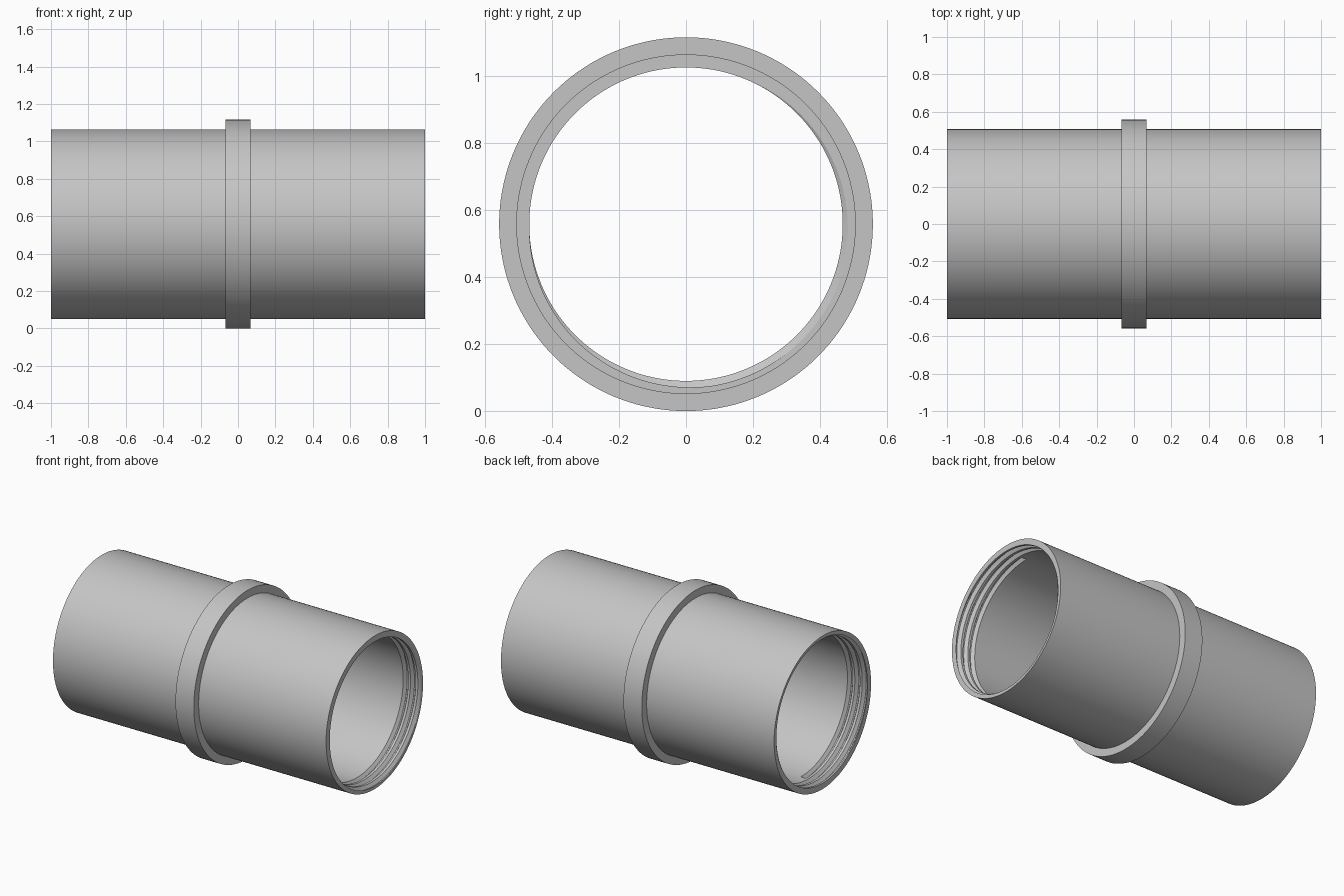
import bpy, bmesh, math
from mathutils import Vector

if "Cube" in bpy.data.objects:
    bpy.data.objects.remove(bpy.data.objects["Cube"])

SEGS = 144
AXIS_Z = 0.558                      # height of the pipe axis
R_BORE, R_GROOVE, R_PIPE, R_COLLAR = 0.468, 0.489, 0.507, 0.558
COLLAR_HALF = 0.067
PITCH, TURNS = 0.054, 2.6

grey = bpy.data.materials.new("plastic grey")
grey.diffuse_color = (0.56, 0.56, 0.56, 1)
grey.use_nodes = True
grey.node_tree.nodes["Principled BSDF"].inputs["Base Color"].default_value = grey.diffuse_color


def ring_point(x, r, a):
    return Vector((x, r * math.cos(a), r * math.sin(a)))


def skin(name, rings, closed):
    """Join a row of equal closed sections into one solid."""
    bm = bmesh.new()
    rows = [[bm.verts.new(p) for p in ring] for ring in rings]
    n = len(rows[0])
    pairs = list(zip(rows, rows[1:]))
    if closed:
        pairs.append((rows[-1], rows[0]))
    else:
        bm.faces.new(rows[0])
        bm.faces.new(rows[-1])
    for a, b in pairs:
        for i in range(n):
            j = (i + 1) % n
            bm.faces.new((a[i], a[j], b[j], b[i]))
    bmesh.ops.recalc_face_normals(bm, faces=bm.faces)
    mesh = bpy.data.meshes.new(name)
    bm.to_mesh(mesh)
    bm.free()
    mesh.materials.append(grey)
    obj = bpy.data.objects.new(name, mesh)
    bpy.context.collection.objects.link(obj)
    return obj


# Pipe with a raised collar: one profile turned around the x axis
profile = [(-1, R_BORE), (-1, R_PIPE), (-COLLAR_HALF, R_PIPE),
           (-COLLAR_HALF, R_COLLAR), (COLLAR_HALF, R_COLLAR),
           (COLLAR_HALF, R_PIPE), (1, R_PIPE), (1, R_BORE)]
body = skin("coupling_body",
            [[ring_point(x, r, 2 * math.pi * k / SEGS) for x, r in profile]
             for k in range(SEGS)], True)
body.location.z = AXIS_Z

# Helical thread groove at each end, the second turned half round the y axis
half_flat, half_bore, r_in = 0.004, 0.0185, 0.460
half_in = half_bore + (half_bore - half_flat) * (R_BORE - r_in) / (R_GROOVE - R_BORE)
section = [(-half_in, r_in), (-half_flat, R_GROOVE),
           (half_flat, R_GROOVE), (half_in, r_in)]
start = math.radians(-54)           # where the groove centre meets the rim
first, last = -0.62, TURNS
steps = int((last - first) * SEGS)

for name, side in (("right_thread_cutter", 1), ("left_thread_cutter", -1)):
    rings = []
    for k in range(steps + 1):
        t = first + (last - first) * k / steps
        a = start - 2 * math.pi * t
        ring = [ring_point(1 - PITCH * t + dx, r, a) for dx, r in section]
        rings.append([Vector((side * p.x, p.y, side * p.z)) for p in ring])
    cutter = skin(name, rings, False)
    cutter.location.z = AXIS_Z
    cutter.hide_render = True
    mod = body.modifiers.new(name, "BOOLEAN")
    mod.operation = "DIFFERENCE"
    mod.solver = "EXACT"
    mod.object = cutter
    bpy.context.view_layer.update()
    bpy.context.view_layer.objects.active = body
    bpy.ops.object.modifier_apply(modifier=name)
    bpy.data.objects.remove(cutter)

# Smooth round walls, sharp rims and thread edges
bpy.ops.object.select_all(action="DESELECT")
body.select_set(True)
bpy.context.view_layer.objects.active = body
bpy.ops.object.shade_smooth_by_angle(angle=math.radians(25))
